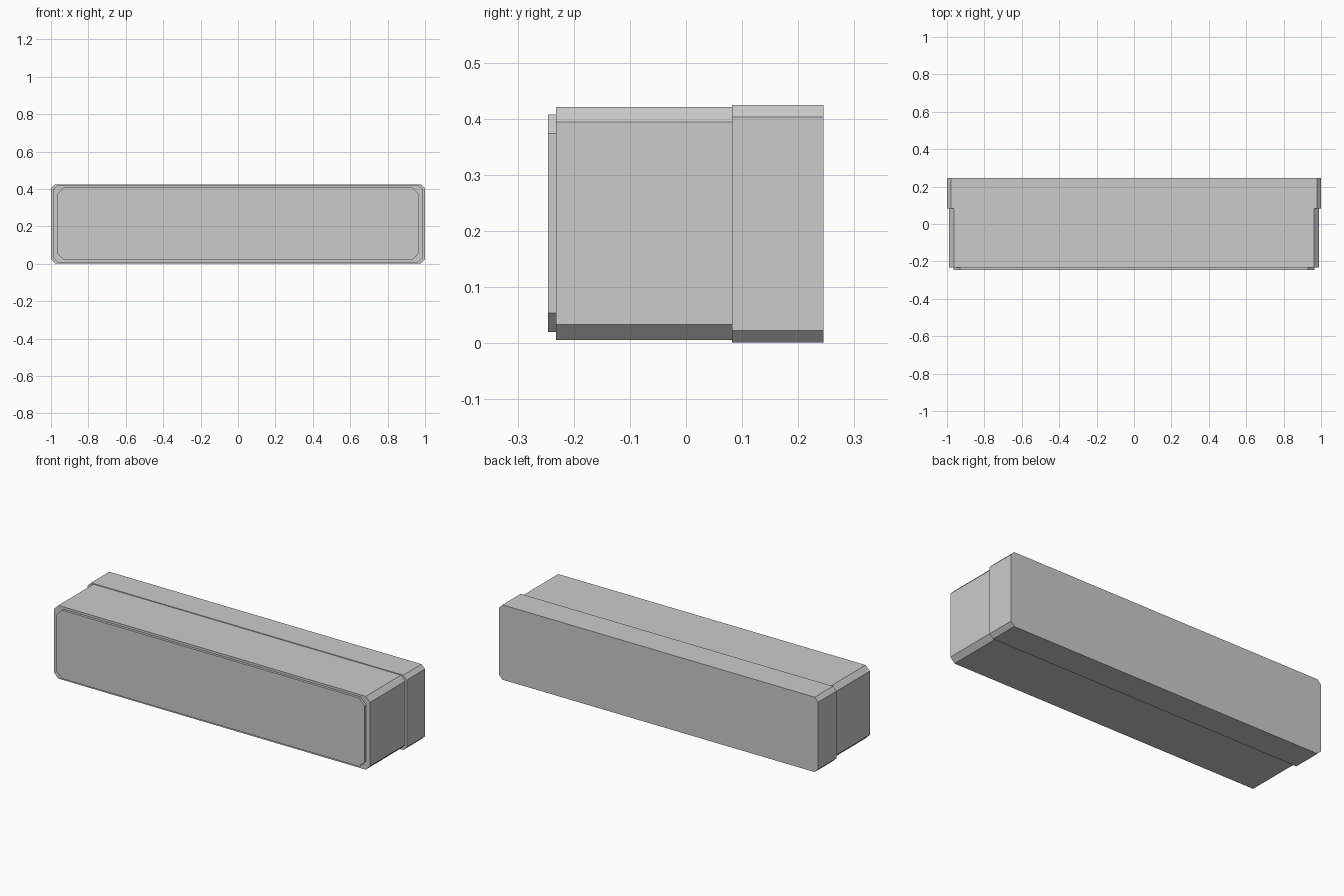
import bpy, bmesh

if "Cube" in bpy.data.objects:
    bpy.data.objects.remove(bpy.data.objects["Cube"])


def chamfered_block(name, half_width, z0, z1, y0, y1, c):
    """Octagonal profile in the xz plane, extruded along y."""
    w = half_width
    right = [(w - c, z0), (w, z0 + c), (w, z1 - c), (w - c, z1)]
    profile = right + [(-x, z) for x, z in reversed(right)]
    bm = bmesh.new()
    face = bm.faces.new([bm.verts.new((x, y0, z)) for x, z in profile])
    ext = bmesh.ops.extrude_face_region(bm, geom=[face], use_keep_orig=True)
    verts = [g for g in ext["geom"] if isinstance(g, bmesh.types.BMVert)]
    bmesh.ops.translate(bm, verts=verts, vec=(0, y1 - y0, 0))
    bmesh.ops.recalc_face_normals(bm, faces=bm.faces)
    mesh = bpy.data.meshes.new(name)
    bm.to_mesh(mesh)
    bm.free()
    obj = bpy.data.objects.new(name, mesh)
    bpy.context.collection.objects.link(obj)
    return obj


# Wide rear housing, slightly smaller main body, thin raised front panel
chamfered_block("rear_housing", 1.0, 0.001, 0.425, 0.082, 0.245, 0.022)
chamfered_block("main_body", 0.99, 0.006, 0.421, -0.232, 0.082, 0.027)
chamfered_block("front_panel", 0.965, 0.02, 0.408, -0.246, -0.232, 0.034)
